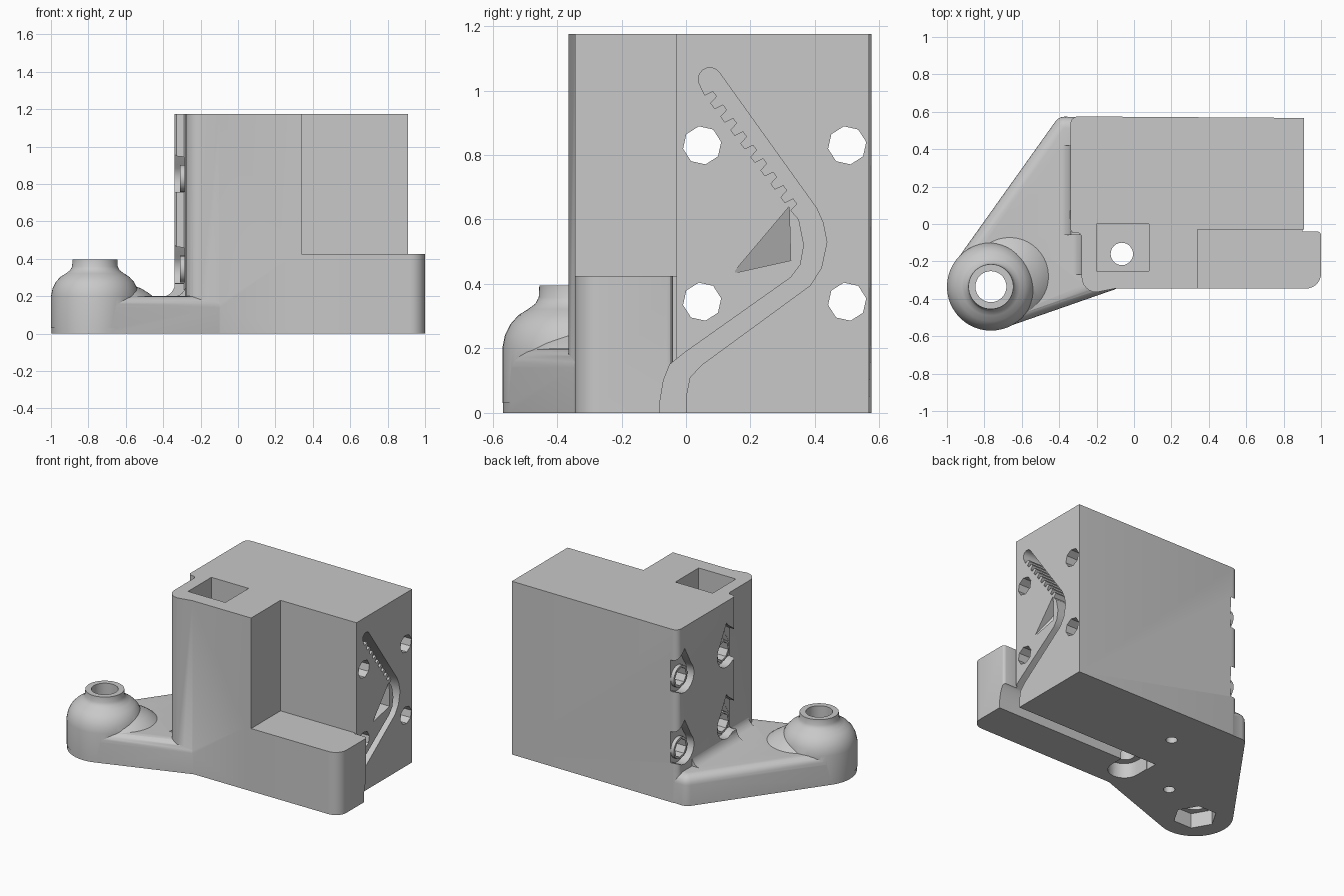
import bpy, bmesh
from math import sin, cos, radians
from mathutils import Vector

if "Cube" in bpy.data.objects:
    bpy.data.objects.remove(bpy.data.objects["Cube"])

grey = bpy.data.materials.new("light grey plastic")
grey.use_nodes = True
GREY = (0.58, 0.58, 0.58, 1)
grey.diffuse_color = GREY
grey.node_tree.nodes["Principled BSDF"].inputs["Base Color"].default_value = GREY


def finish(name, bm):
    bmesh.ops.recalc_face_normals(bm, faces=bm.faces)
    mesh = bpy.data.meshes.new(name)
    bm.to_mesh(mesh)
    bm.free()
    mesh.materials.append(grey)
    ob = bpy.data.objects.new(name, mesh)
    bpy.context.collection.objects.link(ob)
    return ob


def prism(name, pts, lo, hi, axis="Z"):
    """Extrude an outline along X (points y,z), Y (points x,z) or Z (points x,y)."""
    place = {"X": lambda p, t: (t, p[0], p[1]), "Y": lambda p, t: (p[0], t, p[1]),
             "Z": lambda p, t: (p[0], p[1], t)}[axis]
    bm = bmesh.new()
    low = [bm.verts.new(place(p, lo)) for p in pts]
    high = [bm.verts.new(place(p, hi)) for p in pts]
    bm.faces.new(low)
    bm.faces.new(high)
    for i in range(len(pts)):
        j = (i + 1) % len(pts)
        bm.faces.new((low[i], low[j], high[j], high[i]))
    return finish(name, bm)


def arc(cx, cy, r, a0, a1, n):
    return [(cx + r * cos(radians(a0 + (a1 - a0) * i / n)),
             cy + r * sin(radians(a0 + (a1 - a0) * i / n))) for i in range(n + 1)]


def circle(cx, cy, r, n, start=0):
    return arc(cx, cy, r, start, start + 360, n)[:-1]


def lathe(name, cx, cy, profile, n=48):
    bm = bmesh.new()
    rings = [[bm.verts.new((x, y, z)) for x, y in circle(cx, cy, r, n)] for r, z in profile]
    bm.faces.new(rings[0])
    bm.faces.new(rings[-1])
    for a, b in zip(rings, rings[1:]):
        for i in range(n):
            j = (i + 1) % n
            bm.faces.new((a[i], a[j], b[j], b[i]))
    return finish(name, bm)


def rounded_hull(name, discs, height, bevel):
    """Convex plate round several discs, with a rounded top edge."""
    bm = bmesh.new()
    for x, y, r, n in discs:
        levels = [(r, 0)] + [(r - bevel + bevel * cos(radians(a)),
                              height - bevel + bevel * sin(radians(a))) for a in range(0, 91, 18)]
        for radius, z in levels:
            for px, py in circle(x, y, radius, n):
                bm.verts.new((px, py, z))
    hull = bmesh.ops.convex_hull(bm, input=bm.verts)
    spare = {v for v in hull["geom_interior"] + hull["geom_unused"]
             if isinstance(v, bmesh.types.BMVert)}
    bmesh.ops.delete(bm, geom=list(spare), context="VERTS")
    bmesh.ops.dissolve_limit(bm, angle_limit=0.002, verts=bm.verts, edges=bm.edges)
    return finish(name, bm)


def combine(target, tool, operation):
    mod = target.modifiers.new(operation.lower(), "BOOLEAN")
    mod.operation, mod.solver, mod.object = operation, "EXACT", tool
    bpy.context.view_layer.objects.active = target
    bpy.ops.object.modifier_apply(modifier=mod.name)
    bpy.data.objects.remove(tool)


HEIGHT = 1.175
BX, BY = -0.765, -0.335          # pivot boss centre
CX, CY = -0.065, -0.16           # column bore centre
BORES = [(y, z) for y in (0.05, 0.5) for z in (0.345, 0.83)]

# Main block with the front column
outline = ([(0.91, 0.567)] + arc(-0.30, 0.535, 0.04, 90, 180, 5)
           + [(-0.34, -0.03), (-0.33, -0.045), (-0.29, -0.05), (-0.28, -0.065)]
           + arc(-0.20, -0.285, 0.08, 180, 270, 6)
           + [(-0.10, -0.345), (0.34, -0.345), (0.34, -0.03), (0.91, -0.03)])
body = prism("bracket_body", outline, 0, HEIGHT)

# Low shelf at the front
shelf = ([(0.30, -0.345)] + arc(0.92, -0.265, 0.08, -90, 0, 8)
         + arc(0.98, -0.06, 0.02, 0, 90, 3) + [(0.90, -0.04), (0.90, 0.0), (0.30, 0.0)])
parts = [prism("shelf", shelf, 0, 0.425)]

# Pivot arm plate, rounded along its top edge
parts.append(rounded_hull("pivot_arm", [(BX, BY, 0.232, 48), (-0.37, 0.512, 0.062, 20),
                                        (-0.2, 0.505, 0.062, 20), (-0.12, -0.29, 0.062, 20)],
                          0.2, 0.06))

# Pivot boss and the skirt that blends it into the arm
parts.append(lathe("pivot_boss", BX, BY, [
    (0.235, 0.03), (0.235, 0.2), (0.227, 0.24), (0.21, 0.275), (0.185, 0.303), (0.155, 0.322),
    (0.133, 0.338), (0.122, 0.358), (0.12, 0.395)]))
parts.append(lathe("boss_skirt", BX + 0.1, BY + 0.055, [
    (0.22, 0.1), (0.22, 0.19), (0.19, 0.215), (0.15, 0.24), (0.09, 0.265)], 40))

# Fillets where the arm meets the block
for x, y0, y1 in ((-0.278, -0.27, -0.04), (-0.338, -0.06, 0.42)):
    curve = arc(x - 0.07, 0.267, 0.07, -90, 0, 6)
    parts.append(prism("arm_fillet", curve + [(x + 0.05, 0.267), (x + 0.05, 0.15),
                                              (x - 0.07, 0.15)], y0, y1, "Y"))
for part in parts:
    combine(body, part, "UNION")

# Pointed recesses on the left wall, open to the nearest edge, with raised washers
for y, z in BORES:
    edge = y + (0.12 if y > 0.2 else -0.12)
    recess = arc(y, z, 0.1, 135, 405, 20) + [(y, z + 0.2)]
    combine(body, prism("bolt_recess", recess, -0.42, -0.285, "X"), "DIFFERENCE")
    opening = [(y, z - 0.09), (edge, z - 0.07), (edge, z + 0.1), (y, z + 0.19)]
    combine(body, prism("recess_opening", opening, -0.43, -0.286, "X"), "DIFFERENCE")
    combine(body, prism("bolt_washer", circle(y, z, 0.072, 24), -0.31, -0.25, "X"), "UNION")

# Four cross bores
cuts = [prism("cross_bore", circle(y, z, 0.06, 8, 10), -1.2, 1.2, "X") for y, z in BORES]

# Toothed belt channel: smooth outer wall, then teeth down the inner wall
channel = [(0, -0.1), (0, 0.05), (0.012, 0.11), (0.05, 0.15), (0.385, 0.395), (0.42, 0.45),
           (0.437, 0.53), (0.425, 0.59), (0.405, 0.635)]
channel += arc(0.074, 1.035, 0.036, 36, 216, 8)
start, end, teeth = Vector((0.055, 0.99)), Vector((0.335, 0.615)), 9
step = (end - start) / teeth
side = Vector((-step.y, step.x)).normalized() * 0.028
for i in range(teeth):
    for along, depth in ((0.1, 0), (0.2, 1), (0.6, 1), (0.7, 0)):
        channel.append(tuple(start + step * (i + along) + side * depth))
channel += [(0.35, 0.6), (0.366, 0.52), (0.355, 0.46), (0.325, 0.42), (0, 0.19), (-0.05, 0.15),
            (-0.07, 0.1), (-0.08, 0.04), (-0.08, -0.1)]
cuts.append(prism("belt_channel", channel, -0.17, 1.1, "X"))

# Column pocket, bore and the round pocket beneath
cuts.append(prism("column_pocket", [(-0.2, -0.25), (0.08, -0.25), (0.08, 0), (-0.2, 0)],
                  HEIGHT - 0.15, HEIGHT + 0.1))
cuts.append(prism("column_bore", circle(CX, CY, 0.06, 24), -0.1, HEIGHT + 0.1))
cuts.append(prism("lower_pocket", arc(CX, CY - 0.01, 0.1, 180, 360, 16)
                  + [(CX + 0.1, -0.05), (CX - 0.1, -0.05)], -0.1, 0.1))

# Pivot bore, hexagonal nut pocket and two blind holes underneath
cuts.append(prism("pivot_bore", circle(BX, BY, 0.083, 32), -0.1, 0.6))
cuts.append(prism("nut_pocket", circle(BX, BY, 0.135, 6), -0.1, 0.1))
for x, y in ((-0.055, 0.29), (-0.43, -0.18)):
    cuts.append(prism("blind_hole", circle(x, y, 0.035, 16), -0.1, 0.12))

# Sloped triangular notch on the right wall
bm = bmesh.new()
a, b, c, d, e = [bm.verts.new(p) for p in (
    (0.915, 0.145, 0.433), (0.915, 0.32, 0.64), (0.915, 0.325, 0.473),
    (0.80, 0.32, 0.64), (0.80, 0.325, 0.473))]
for f in ((a, b, c), (a, d, e), (a, b, d), (a, c, e), (b, c, e, d)):
    bm.faces.new(f)
cuts.append(finish("wedge_notch", bm))

for cutter in cuts:
    combine(body, cutter, "DIFFERENCE")

bpy.ops.object.select_all(action="DESELECT")
body.select_set(True)
bpy.context.view_layer.objects.active = body
bpy.ops.object.shade_smooth_by_angle(angle=radians(30))
